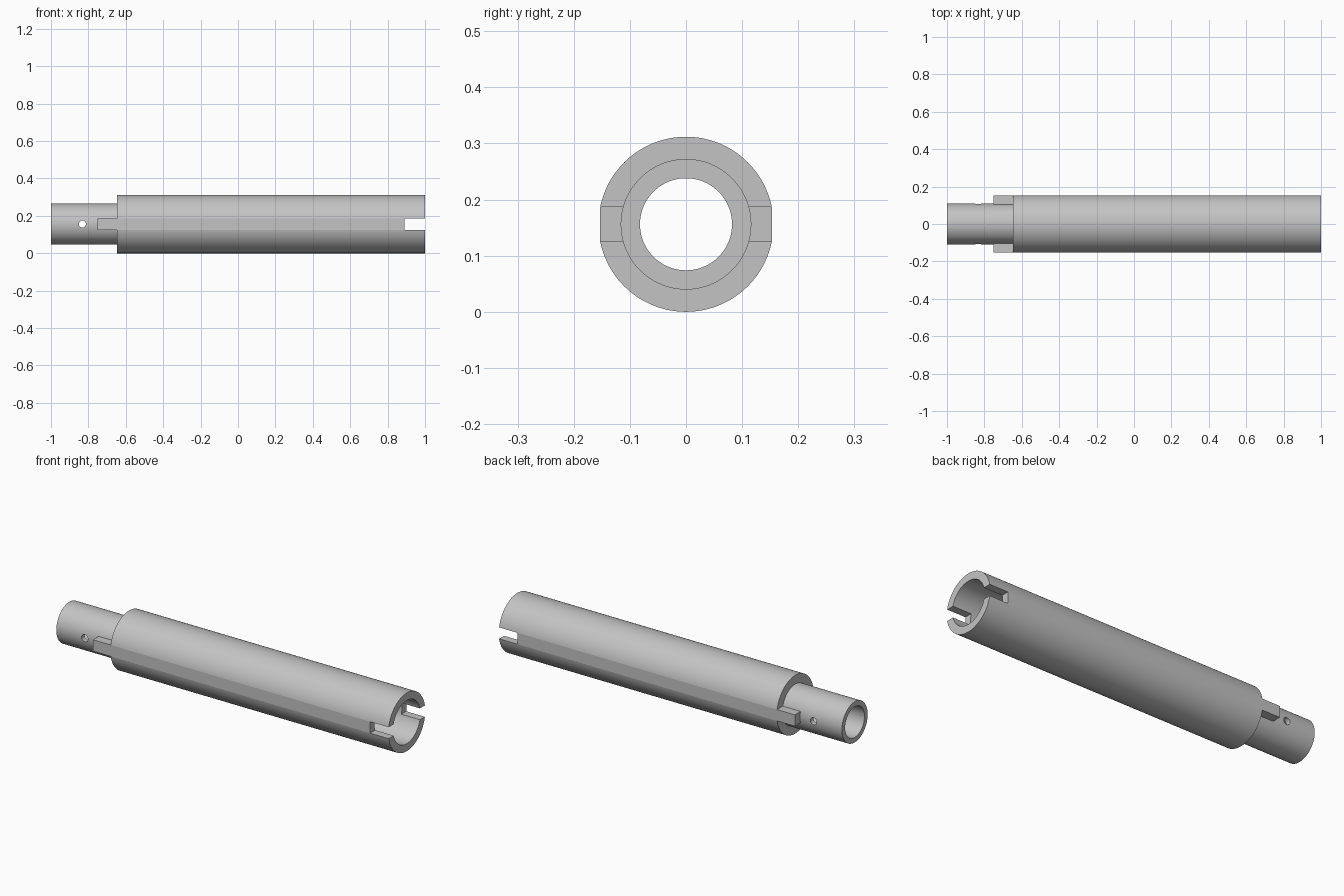
import bpy, bmesh, math
from mathutils import Matrix

cube = bpy.data.objects.get("Cube")
if cube:
    bpy.data.objects.remove(cube, do_unlink=True)

AXIS_Z = 0.156
R_OUT, R_NECK, R_BORE, R_SOCKET = 0.156, 0.109, 0.082, 0.1155
SEGMENTS = 128
FLAT_ANGLE = 2 * math.pi * 4 / SEGMENTS
FLAT_Y = R_OUT * math.cos(FLAT_ANGLE)
KEY_HALF = R_OUT * math.sin(FLAT_ANGLE)
SHOULDER, SLOT_START, TAB_END = -0.647, 0.89, -0.752

grey = bpy.data.materials.new("plain grey")
grey.use_nodes = True
colour = (0.55, 0.55, 0.55, 1)
grey.diffuse_color = colour
grey.node_tree.nodes["Principled BSDF"].inputs["Base Color"].default_value = colour


def make_object(name, bm):
    bmesh.ops.recalc_face_normals(bm, faces=bm.faces[:])
    mesh = bpy.data.meshes.new(name)
    bm.to_mesh(mesh)
    bm.free()
    mesh.materials.append(grey)
    obj = bpy.data.objects.new(name, mesh)
    bpy.context.collection.objects.link(obj)
    return obj


def box(name, x0, x1, y0, y1, half_height):
    bm = bmesh.new()
    size = Matrix.Diagonal((x1 - x0, y1 - y0, 2 * half_height, 1))
    place = Matrix.Translation(((x0 + x1) / 2, (y0 + y1) / 2, AXIS_Z))
    bmesh.ops.create_cube(bm, size=1, matrix=place @ size)
    return make_object(name, bm)


def activate(obj):
    bpy.ops.object.select_all(action='DESELECT')
    obj.select_set(True)
    bpy.context.view_layer.objects.active = obj


def cut(obj, cutter):
    cutter.hide_render = True
    mod = obj.modifiers.new("cut", 'BOOLEAN')
    mod.operation = 'DIFFERENCE'
    mod.solver = 'EXACT'
    mod.object = cutter
    activate(obj)
    bpy.ops.object.modifier_apply(modifier=mod.name)
    bpy.data.objects.remove(cutter, do_unlink=True)


# Stepped tube: closed wall profile turned round the x axis, flattened on two sides
profile = [(-1, R_BORE), (-1, R_NECK), (SHOULDER, R_NECK), (SHOULDER, R_OUT),
           (1, R_OUT), (1, R_SOCKET), (0.64, R_SOCKET), (0.64, R_BORE)]
bm = bmesh.new()
rings = []
for i in range(SEGMENTS):
    a = 2 * math.pi * i / SEGMENTS
    rings.append([bm.verts.new((x, max(-FLAT_Y, min(FLAT_Y, r * math.cos(a))),
                                AXIS_Z + r * math.sin(a))) for x, r in profile])
for i, ring in enumerate(rings):
    after = rings[(i + 1) % SEGMENTS]
    for j in range(len(profile)):
        k = (j + 1) % len(profile)
        bm.faces.new((ring[j], ring[k], after[k], after[j]))
tube = make_object("stepped_tube", bm)

# Slots through both walls of the socket end
cut(tube, box("slot_cutter", SLOT_START, 1.1, -0.3, 0.3, KEY_HALF))

# Cross pin hole through the neck
bm = bmesh.new()
bmesh.ops.create_cone(bm, cap_ends=True, segments=64, radius1=0.019, radius2=0.019, depth=0.6,
                      matrix=Matrix.Translation((-0.832, 0, AXIS_Z))
                      @ Matrix.Rotation(math.pi / 2, 4, 'X'))
cut(tube, make_object("pin_hole_cutter", bm))
activate(tube)
bpy.ops.object.shade_smooth_by_angle(angle=math.radians(8))

# Locating tabs lying along the neck, flush with the flats
for name, side in (("front_tab", -1), ("back_tab", 1)):
    y0, y1 = sorted((side * 0.1, side * FLAT_Y))
    box(name, TAB_END, SHOULDER, y0, y1, KEY_HALF)
